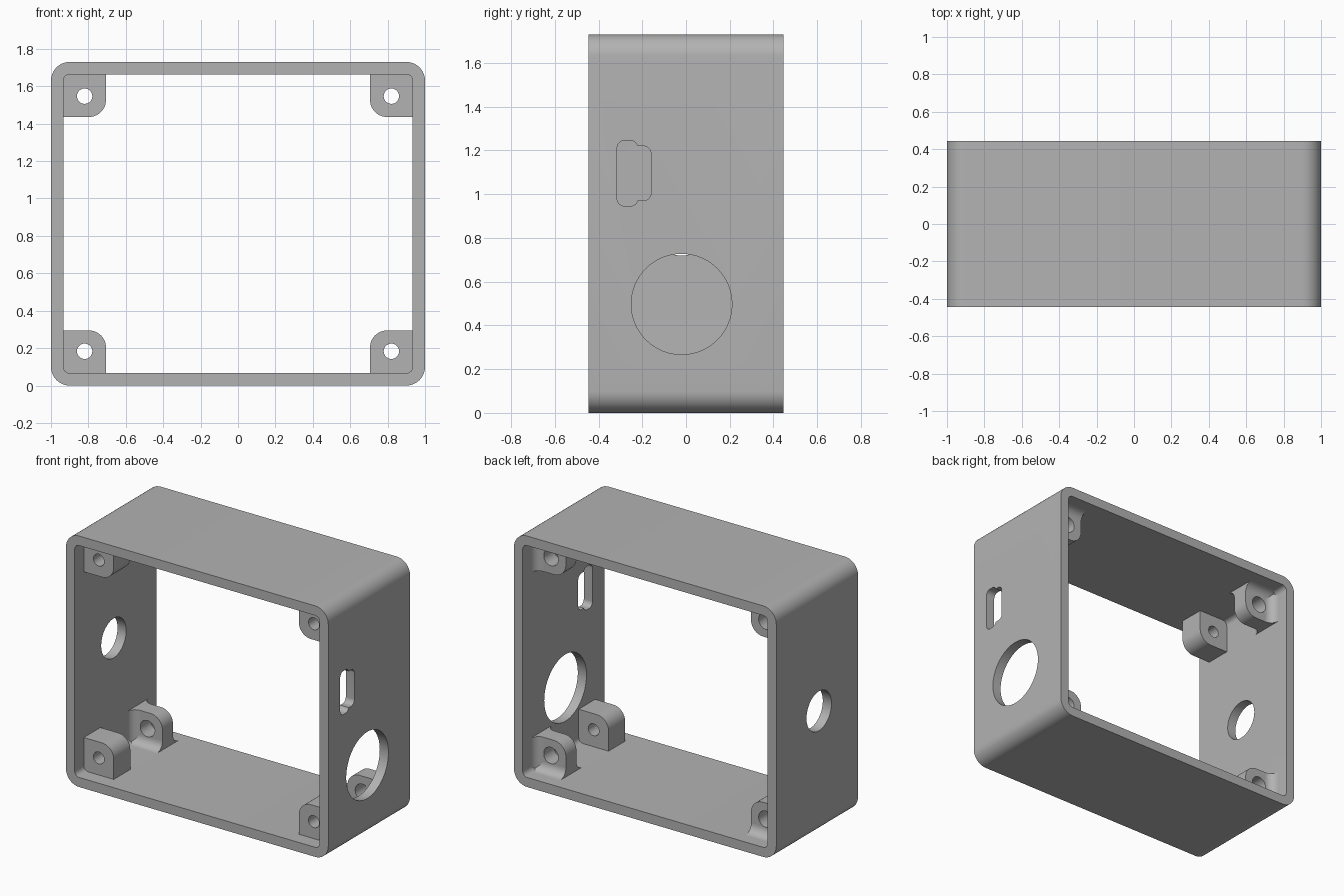
import bpy, bmesh
from math import cos, sin, pi, radians
from mathutils import Vector, Matrix

cube = bpy.data.objects.get("Cube")
if cube:
    bpy.data.objects.remove(cube, do_unlink=True)

grey = bpy.data.materials.new("grey plastic")
grey.use_nodes = True
colour = (0.45, 0.45, 0.45, 1)
grey.diffuse_color = colour
grey.node_tree.nodes["Principled BSDF"].inputs["Base Color"].default_value = colour

X, Y, Z = Vector((1, 0, 0)), Vector((0, 1, 0)), Vector((0, 0, 1))
HEIGHT, HALF_DEPTH, WALL = 1.73, 0.445, 0.066
MID = HEIGHT / 2
INNER_X, INNER_Z = 1 - WALL, MID - WALL


def arc(cx, cy, r, start, end, steps):
    angles = [start + (end - start) * i / steps for i in range(steps + 1)]
    return [(cx + r * cos(a), cy + r * sin(a)) for a in angles]


def circle(cx, cy, r):
    return arc(cx, cy, r, 0, 2 * pi, 64)[:-1]


def rounded(x0, y0, x1, y1, r):
    corners = [(x1 - r, y1 - r), (x0 + r, y1 - r), (x0 + r, y0 + r), (x1 - r, y0 + r)]
    points = []
    for i, (cx, cy) in enumerate(corners):
        points += arc(cx, cy, r, i * pi / 2, (i + 1) * pi / 2, 10)
    return points


def prism(name, loops, start, end, axes, origin=Vector()):
    """Extrude a flat profile (further loops are holes) along the third axis."""
    curve = bpy.data.curves.new(name, "CURVE")
    curve.dimensions = "2D"
    curve.fill_mode = "BOTH"
    curve.extrude = (end - start) / 2
    for loop in loops:
        spline = curve.splines.new("POLY")
        spline.points.add(len(loop) - 1)
        for point, (px, py) in zip(spline.points, loop):
            point.co = (px, py, 0, 1)
        spline.use_cyclic_u = True
    obj = bpy.data.objects.new(name, curve)
    bpy.context.collection.objects.link(obj)
    bpy.ops.object.select_all(action="DESELECT")
    obj.select_set(True)
    bpy.context.view_layer.objects.active = obj
    bpy.ops.object.convert(target="MESH")
    obj = bpy.context.view_layer.objects.active
    place = Matrix(axes).transposed().to_4x4()
    place.translation = origin + axes[2] * (start + end) / 2
    bm = bmesh.new()
    bm.from_mesh(obj.data)
    bm.transform(place)
    bmesh.ops.remove_doubles(bm, verts=bm.verts, dist=0.0001)
    bmesh.ops.recalc_face_normals(bm, faces=bm.faces)
    bm.to_mesh(obj.data)
    bm.free()
    obj.data.materials.clear()
    obj.data.materials.append(grey)
    return obj


def finish(obj):
    bpy.ops.object.select_all(action="DESELECT")
    obj.select_set(True)
    bpy.context.view_layer.objects.active = obj
    bpy.ops.object.shade_smooth_by_angle(angle=radians(30))


# Open rectangular housing
ALONG_Y, ALONG_X = (X, Z, Y), (Y, Z, X)
housing = prism("housing", [rounded(-1, 0, 1, HEIGHT, 0.1),
                            rounded(-INNER_X, WALL, INNER_X, HEIGHT - WALL, 0.035)],
                -HALF_DEPTH, HALF_DEPTH, ALONG_Y)

# Side openings: large port and stepped slot on the left, small port on the right
openings = [
    ("large_port_cutter", circle(-0.02, 0.497, 0.23), 1),
    ("slot_tall_cutter", rounded(-0.315, 0.945, -0.22, 1.245, 0.035), 1),
    ("slot_wide_cutter", rounded(-0.315, 0.97, -0.16, 1.22, 0.035), 1),
    ("small_port_cutter", circle(-0.02, 0.855, 0.136), -1),
]
for name, loop, side in openings:
    cutter = prism(name, [loop], side - 0.2, side + 0.2, ALONG_X)
    cut = housing.modifiers.new(name, "BOOLEAN")
    cut.operation, cut.solver, cut.object = "DIFFERENCE", "EXACT", cutter
    bpy.context.view_layer.objects.active = housing
    bpy.ops.object.modifier_apply(modifier=cut.name)
    bpy.data.objects.remove(cutter, do_unlink=True)
finish(housing)

# Corner screw bosses, measured inward from each inside corner
SIZE, ROUND, COVE, EMBED = 0.228, 0.09, 0.06, 0.01
boss_profile = [(-EMBED, -EMBED), (SIZE, -EMBED)]
boss_profile += arc(SIZE - ROUND, SIZE - ROUND, ROUND, 0, pi / 2, 12) + [(-EMBED, SIZE)]
cove_profile = [(-EMBED, 0), (COVE, 0)]
cove_profile += arc(COVE, COVE, COVE, 1.5 * pi, pi, 10)[1:] + [(-EMBED, COVE)]
FRONT, BACK = (-0.345, -0.165), (0.185, 0.3)

for sx, side in ((1, "left"), (-1, "right")):
    for sz, level in ((1, "top"), (-1, "bottom")):
        corner = Vector((sx * INNER_X, 0, MID + sz * INNER_Z))
        in_x, in_z = -sx * X, -sz * Z
        for end, (y0, y1), hole in (("front", FRONT, 0.041), ("back", BACK, 0.056)):
            finish(prism(f"{end}_{level}_{side}_boss",
                         [boss_profile, circle(0.114, 0.117, hole)],
                         y0, y1, (in_x, in_z, Y), corner))
        # Fillets blending both faces of the back boss into the walls
        for y, out, facing in ((BACK[0], -Y, "inner"), (BACK[1], Y, "outer")):
            start = corner + Y * y
            label = f"{level}_{side}_{facing}"
            finish(prism(label + "_side_fillet", [cove_profile], 0, SIZE,
                         (in_x, out, in_z), start))
            finish(prism(label + "_floor_fillet", [cove_profile], 0, SIZE,
                         (in_z, out, in_x), start))
